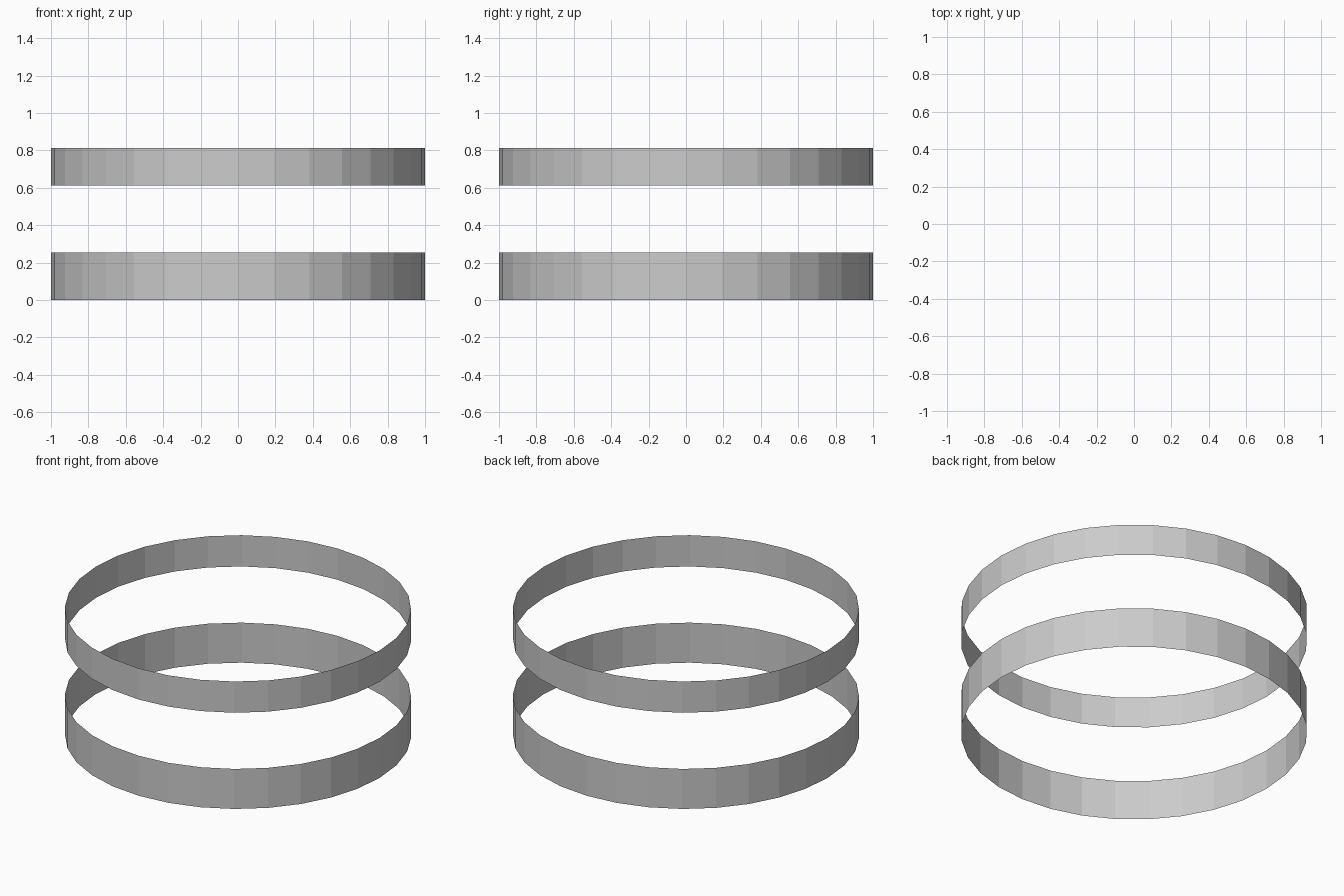
import bpy

if "Cube" in bpy.data.objects:
    bpy.data.objects.remove(bpy.data.objects["Cube"])


def band(name, bottom, top):
    # Open-ended 32-sided ring with a single thin wall
    height = top - bottom
    bpy.ops.mesh.primitive_cylinder_add(
        vertices=32, radius=1.0, depth=height, end_fill_type='NOTHING',
        location=(0, 0, bottom + height / 2))
    obj = bpy.context.object
    obj.name = name
    bpy.ops.object.shade_flat()
    return obj


# Two stacked bands
band("lower_band", 0.0, 0.255)
band("upper_band", 0.613, 0.812)
